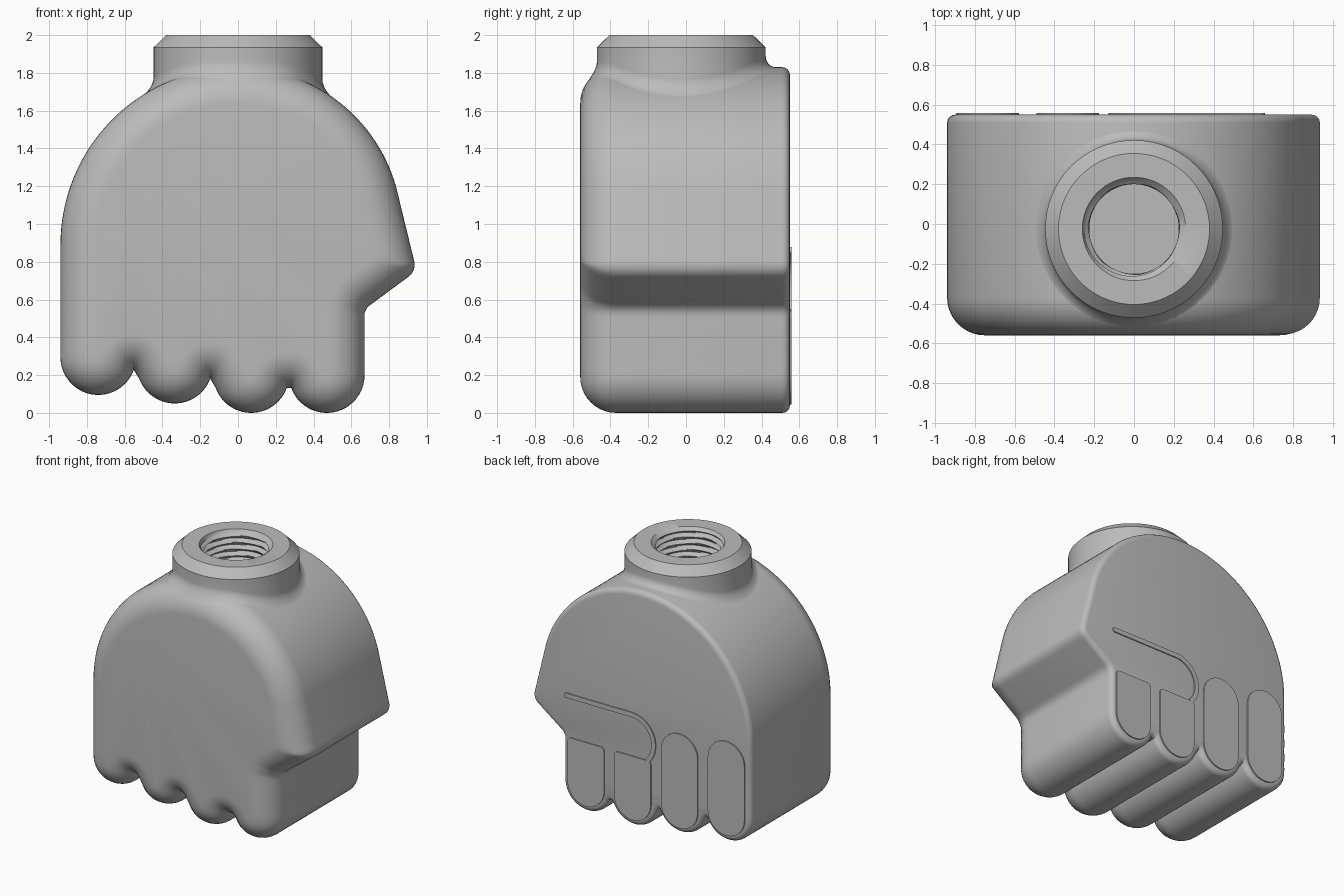
import bpy, bmesh
from math import sin, cos, pi, radians, hypot
from mathutils import Vector, kdtree
from mathutils.bvhtree import BVHTree

if "Cube" in bpy.data.objects:
    bpy.data.objects.remove(bpy.data.objects["Cube"], do_unlink=True)

grey = bpy.data.materials.new("plain grey")
grey.use_nodes = True
COLOUR = (0.5, 0.5, 0.5, 1)
grey.diffuse_color = COLOUR
grey.node_tree.nodes["Principled BSDF"].inputs["Base Color"].default_value = COLOUR


def finish(bm, name, smooth=True):
    bmesh.ops.recalc_face_normals(bm, faces=bm.faces)
    mesh = bpy.data.meshes.new(name)
    bm.to_mesh(mesh)
    bm.free()
    mesh.materials.append(grey)
    ob = bpy.data.objects.new(name, mesh)
    bpy.context.collection.objects.link(ob)
    bpy.ops.object.select_all(action='DESELECT')
    ob.select_set(True)
    bpy.context.view_layer.objects.active = ob
    if smooth:
        bpy.ops.object.shade_smooth_by_angle(angle=radians(35))
    return ob


def skin(bm, rings):
    """Join successive closed rings of points with quads."""
    loops = [[bm.verts.new(p) for p in ring] for ring in rings]
    for a, b in zip(loops, loops[1:]):
        n = len(a)
        for i in range(n):
            j = (i + 1) % n
            bm.faces.new((a[i], a[j], b[j], b[i]))
    return loops


def arc(cx, cz, r, start, end, steps=24):
    angles = [radians(start + (end - start) * i / steps) for i in range(steps + 1)]
    return [(cx + r * cos(a), cz + r * sin(a)) for a in angles]


def resample(points, step):
    """Evenly spaced points along a closed outline."""
    out = []
    for p, q in zip(points, points[1:] + points[:1]):
        n = max(1, round(hypot(q[0] - p[0], q[1] - p[1]) / step))
        out += [(p[0] + (q[0] - p[0]) * k / n, p[1] + (q[1] - p[1]) * k / n)
                for k in range(n)]
    return out


# Fist outline: four knuckle lobes, thumb, domed top
fingers = [(-0.74, 0.295), (-0.335, 0.25), (0.07, 0.2), (0.47, 0.2)]
outline = []
for i, (cx, cz) in enumerate(fingers):
    outline += arc(cx, cz, 0.2, -180 if i == 0 else -160, 0 if i == 3 else -20)
outline += [(0.67, 0.53), (0.685, 0.56)]
outline += arc(0.855, 0.785, 0.08, -52, 14, 8)
outline += arc(0, 0.96, 0.87, 16, 90, 30)
outline += arc(0, 0.89, 0.94, 90, 180, 36)[1:]
outline = resample(outline, 0.025)
dense = resample(outline, 0.004)
tree = kdtree.KDTree(len(dense))
for i, (x, z) in enumerate(dense):
    tree.insert((x, 0, z), i)
tree.balance()


def inset(point, depth):
    """Move a point inward until it lies the given depth from the outline."""
    a = Vector((point[0], 0, point[1]))
    if depth < 0.001:
        return a
    b = Vector((min(0.4, max(-0.6, a.x)), 0, min(1.2, max(0.7, a.z))))
    low, high = 0.0, 1.0
    for _ in range(16):
        mid = (low + high) / 2
        if tree.find(a.lerp(b, mid))[2] < depth:
            low = mid
        else:
            high = mid
    return a.lerp(b, high)


# Body: broad rounding at the front, tight rounding at the back
FRONT, BACK, BROAD, TIGHT = -0.56, 0.55, 0.19, 0.04
levels = []
for k in range(11):
    a = pi / 2 * k / 10
    levels.append((BROAD * (1 - sin(a)), FRONT + BROAD * (1 - cos(a))))
for k in range(5):
    a = pi / 2 * k / 4
    levels.append((TIGHT * (1 - cos(a)), BACK - TIGHT * (1 - sin(a))))
rings = []
for depth, y in levels:
    ring = [inset(p, depth) for p in outline]
    rings.append([(v.x, y, v.z) for v in ring])
bm = bmesh.new()
loops = skin(bm, rings)
bm.faces.new(loops[0])
bm.faces.new(loops[-1])
bmesh.ops.recalc_face_normals(bm, faces=bm.faces)
surface = BVHTree.FromBMesh(bm)
body = finish(bm, "fist_body")

# Bore through the body for the socket
NECK_Y, FLOOR = -0.025, 1.45
bpy.ops.mesh.primitive_cylinder_add(vertices=48, radius=0.3, depth=1,
                                    location=(0, NECK_Y, FLOOR - 0.03 + 0.5))
cutter = bpy.context.object
cutter.name = "bore_cutter"
cutter.hide_render = True
cut = body.modifiers.new("bore", 'BOOLEAN')
cut.operation = 'DIFFERENCE'
cut.solver = 'EXACT'
cut.object = cutter
bpy.context.view_layer.objects.active = body
bpy.ops.object.modifier_apply(modifier=cut.name)
bpy.data.objects.remove(cutter, do_unlink=True)

# Neck: filleted base, chamfered rim, threaded socket
SEG, RADIUS, FILLET, PITCH = 72, 0.447, 0.06, 0.05
turns = [2 * pi * i / SEG for i in range(SEG)]


def circle(r, z):
    return [(r * cos(t), NECK_Y + r * sin(t), z) for t in turns]


def draped(r, lift):
    """A circle laid over the body, raised by lift."""
    ring = []
    for x, y, _ in circle(r, 0):
        hit = surface.ray_cast(Vector((x, y, 3)), Vector((0, 0, -1)))[0]
        ring.append((x, y, (hit.z if hit else 1.6) + lift))
    return ring


rings = []
for k in range(8):
    a = pi / 2 * k / 7
    rings.append(draped(RADIUS + FILLET * (1 - sin(a)), FILLET * (1 - cos(a)) - 0.002))
rings += [circle(RADIUS, 1.935), circle(0.38, 2), circle(0.26, 2)]
rows = 72
for k in range(1, rows + 1):
    z = 1.985 - (1.985 - FLOOR) * k / rows
    ring = []
    for t in turns:
        phase = (z / PITCH + t / (2 * pi)) % 1
        r = 0.225 + 0.03 * abs(2 * phase - 1)
        ring.append((r * cos(t), NECK_Y + r * sin(t), z))
    rings.append(ring)
bm = bmesh.new()
loops = skin(bm, rings)
bm.faces.new(loops[-1])
finish(bm, "threaded_neck")


def plate(name, shape, top=0.559):
    """Thin raised panel on the back of the body."""
    bm = bmesh.new()
    loops = skin(bm, [[(x, y, z) for x, z in shape] for y in (0.54, top)])
    bm.faces.new(loops[0])
    bm.faces.new(loops[1])
    finish(bm, name, smooth=False)


def finger(cx, bottom, top, corner):
    """Panel with a round lower end and corners of a chosen radius on top."""
    r = 0.157
    side = r - corner
    return (arc(cx, bottom + r, r, 180, 360)
            + arc(cx + side, top - corner, corner, 0, 90, 12)
            + arc(cx - side, top - corner, corner, 90, 180, 12)[0 if side else 1:])


# Curled finger panels
plate("little_finger_panel", finger(-0.735, 0.14, 0.87, 0.157))
plate("ring_finger_panel", finger(-0.333, 0.09, 0.82, 0.157))
plate("middle_finger_panel", finger(0.07, 0.045, 0.54, 0.03))
plate("index_finger_panel", finger(0.47, 0.045, 0.54, 0.03))

# Thumb line hooking round into the middle finger
HALF = 0.018
hook = (arc(0.64, 0.86, HALF, -90, 90, 8)
        + arc(0.08, 0.67, 0.19 + HALF, 90, 225)
        + arc(0.08, 0.67, 0.19 - HALF, 225, 90))
plate("thumb_line", hook, top=0.5585)
